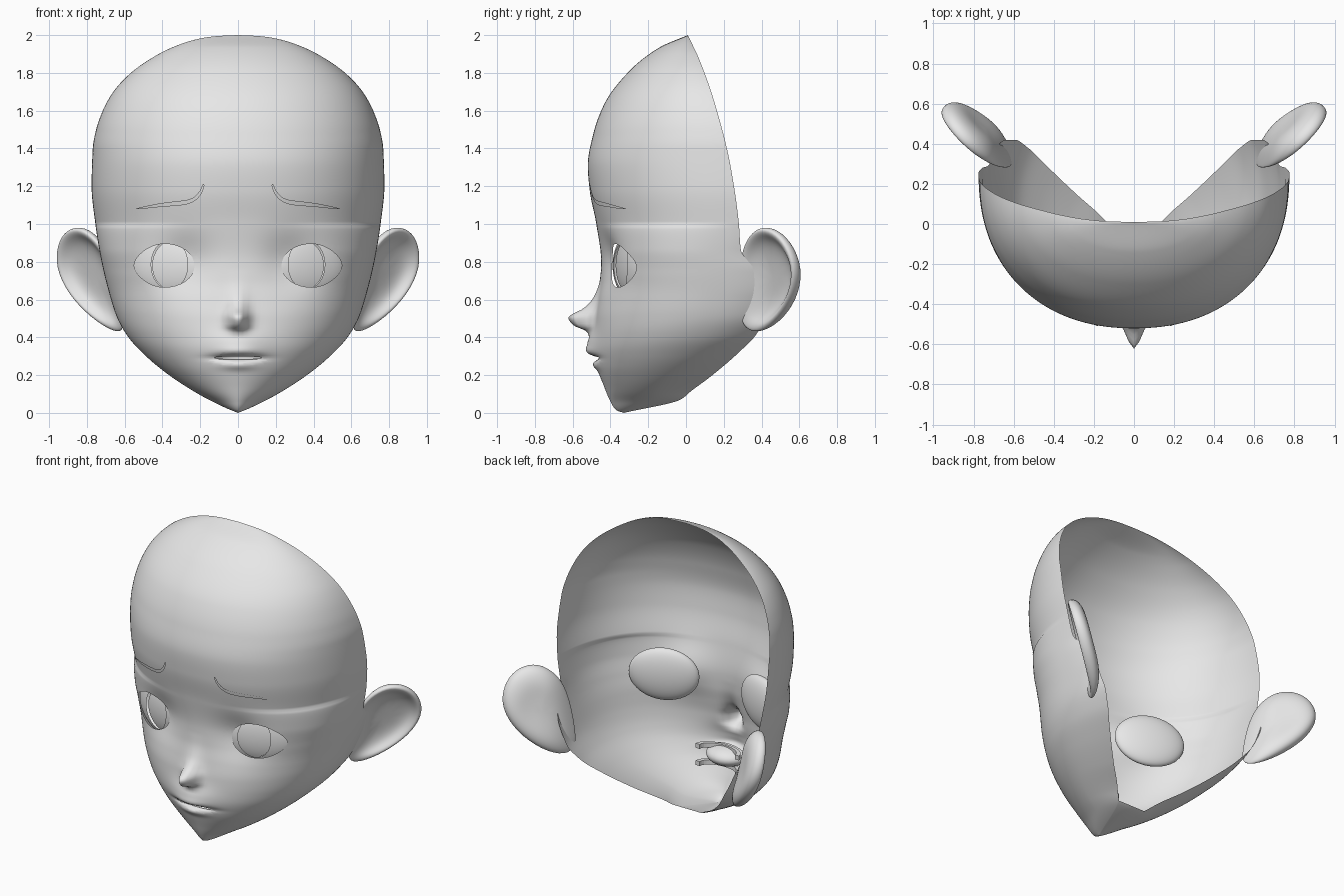
import bpy, bmesh, math
from mathutils import Matrix, Vector

if "Cube" in bpy.data.objects:
    bpy.data.objects.remove(bpy.data.objects["Cube"], do_unlink=True)

clay = bpy.data.materials.new("clay_grey")
clay.use_nodes = True
GREY = (0.8, 0.8, 0.8, 1)
clay.diffuse_color = GREY
clay.node_tree.nodes["Principled BSDF"].inputs["Base Color"].default_value = GREY


def finish(name, bm, smooth=True, mirror=True, subdiv=0):
    """Turn a bmesh into an object, mirrored across the middle of the face."""
    mesh = bpy.data.meshes.new(name)
    for f in bm.faces:
        f.smooth = smooth
    bm.to_mesh(mesh)
    bm.free()
    mesh.materials.append(clay)
    ob = bpy.data.objects.new(name, mesh)
    bpy.context.collection.objects.link(ob)
    if mirror:
        ob.modifiers.new("mirror", 'MIRROR').merge_threshold = 0.0001
    if subdiv:
        s = ob.modifiers.new("subdivision", 'SUBSURF')
        s.levels = s.render_levels = subdiv


def curve(*pts):
    """Smooth curve through (position, value) points without overshoot."""
    n = len(pts) - 1
    d = [(q[1] - p[1]) / (q[0] - p[0]) for p, q in zip(pts, pts[1:])]
    m = [d[0]] + [2 * a * b / (a + b) if a * b > 0 else 0 for a, b in zip(d, d[1:])] + [d[-1]]

    def value(z):
        z = min(max(z, pts[0][0]), pts[-1][0])
        i = 0
        while i < n - 1 and z > pts[i+1][0]:
            i += 1
        h = pts[i+1][0] - pts[i][0]
        t = (z - pts[i][0]) / h
        a, b = pts[i][1], pts[i+1][1]
        return (a + (b - a) * t * t * (3 - 2 * t)
                + h * t * (1 - t) * (m[i] * (1 - t) - m[i+1] * t))
    return value


def strip(bm, rows, close=False):
    """Quads between equal rows of vertices."""
    for a, b in zip(rows, rows[1:]):
        k = len(a)
        for j in range(k if close else k - 1):
            bm.faces.new((a[j], a[(j+1) % k], b[(j+1) % k], b[j]))


# Head shape by height: front line, back edge, half width, roundness, inward tuck
front = curve((0, -.33), (.015, -.37), (.06, -.4), (.13, -.43), (.25, -.472),
              (.36, -.487), (.5, -.48), (.6, -.465), (.7, -.452),
              (.8, -.45), (1, -.475), (1.18, -.51), (1.31, -.52), (1.48, -.49),
              (1.64, -.43), (1.81, -.3), (1.935, -.14), (2, .01))
back = curve((0, -.33), (.07, -.03), (.11, .02), (.2, .14), (.325, .285),
             (.42, .375), (.52, .42), (.62, .42), (.75, .37), (.865, .29), (1, .28),
             (1.31, .235), (1.63, .155), (1.86, .075), (2, .01))
width = curve((0, 0), (.02, .05), (.05, .115), (.1, .21), (.2, .365), (.3, .487),
              (.4, .58), (.5, .638), (.6, .672), (.8, .722), (1, .755), (1.2, .775),
              (1.4, .769), (1.5, .751), (1.6, .716), (1.7, .66), (1.8, .567),
              (1.9, .42), (1.95, .31), (1.98, .21), (1.995, .11), (2, 0))
roundness = curve((0, 1.65), (.3, 2), (.5, 2.15), (.8, 2.27), (1.3, 2.2), (2, 2))
tuck = curve((0, .6), (.11, .64), (.2, .76), (.325, .84), (.42, .88), (.6, .94), (.865, .99), (1, 1))
nose = curve((.4, 0), (.43, .025), (.465, .11), (.505, .142), (.555, .068),
             (.615, .025), (.7, .005), (.76, 0))


def bump(x, z, cx, cz, rx, rz):
    return math.exp(-((x - cx) / rx) ** 2 - ((z - cz) / rz) ** 2)


def relief(x, z):
    """Forward push of nose, muzzle, lips and eye sockets."""
    return (nose(z) * math.exp(-(x / .05) ** 2)
            + .035 * bump(x, z, 0, .36, .14, .075)
            + .015 * bump(x, z, 0, .325, .11, .025)
            - .035 * bump(x, z, 0, .29, .12, .014)
            + .015 * bump(x, z, 0, .25, .09, .022)
            - .043 * bump(x, z, .28, .8, .14, .14))


def section(z):
    """Level slice: roundness, half width, front, widest depth, last angle."""
    n, f, r = roundness(z), front(z), tuck(z)
    k = max(0, 1 - r ** n) ** (1 / n)
    return n, width(z), f, (back(z) + f * k) / (1 + k), math.pi - math.asin(min(1, r ** (n / 2)))


def surface_y(x, z):
    n, w, f, mid, _ = section(z)
    return mid - (mid - f) * (1 - min(1, abs(x) / w) ** n) ** (1 / n) - relief(x, z)


def cut_hole(bm, outline):
    """Cut a convex (x, z) outline out of the forward-facing side of a shell."""
    sides = [(px, pz, pz - qz, qx - px)
             for (px, pz), (qx, qz) in zip(outline, outline[1:] + outline[:1])]
    xs, zs = zip(*outline)
    gap = .04

    def inside(f, planes):
        c = f.calc_center_median()
        if not (min(xs) - gap < c.x < max(xs) + gap and min(zs) - gap < c.z < max(zs) + gap):
            return False
        f.normal_update()
        return f.normal.y < 0 and all(
            (c.x - p) * u + (c.z - q) * v > 0 for p, q, u, v in planes)

    for i, (p, q, u, v) in enumerate(sides):
        faces = [f for f in bm.faces if inside(f, sides[:i])]
        edges = {e for f in faces for e in f.edges}
        verts = {w for f in faces for w in f.verts}
        bmesh.ops.bisect_plane(bm, geom=list(verts) + list(edges) + faces, dist=1e-6,
                               plane_co=(p, 0, q), plane_no=(u, 0, v))
    bmesh.ops.delete(bm, geom=[f for f in bm.faces if inside(f, sides)], context='FACES')


# Face shell, open at the back
ROWS, COLS = 220, 60
bm = bmesh.new()
grid, under = [], []
for i in range(ROWS + 1):
    z = 1 - math.cos(math.pi * i / ROWS)
    n, w, f, mid, last = section(z)
    row = []
    for j in range(COLS + 1):
        a = last * j / COLS
        x = w * math.sin(a) ** (2 / n)
        c = math.copysign(abs(math.cos(a)) ** (2 / n), math.cos(a))
        row.append(bm.verts.new((x, mid - (mid - f) * c - relief(x, z) * (c > 0), z)))
    grid.append(row)
    if z < .075:  # underside of the chin
        under.append([row[-1], bm.verts.new((0, row[-1].co.y, z))])
strip(bm, grid)
strip(bm, under)
bmesh.ops.remove_doubles(bm, verts=bm.verts, dist=1e-5)

EX, EZ = .39, .78
angles = [math.tau * k / 32 for k in range(32)]
cut_hole(bm, [(EX + .16 * math.cos(a),
               EZ + .115 * math.sin(a) * (1 - .2 * max(0, math.cos(a)) ** 2)) for a in angles])
cut_hole(bm, [(.125 * math.cos(a), .292 + .007 * math.sin(a)) for a in angles])
finish("face_shell", bm)

# Eyeballs set just behind the openings, with a hole for the iris
tilt = math.atan2(surface_y(.55, EZ) - surface_y(.23, EZ), .32)
RX, RY, RZ = .22, .06, .172
depth = RY + .007
eye_place = (Matrix.Translation((EX - depth * math.sin(tilt),
                                 surface_y(EX, EZ) + depth * math.cos(tilt), EZ))
             @ Matrix.Rotation(tilt, 4, 'Z'))
bm = bmesh.new()
bmesh.ops.create_uvsphere(bm, u_segments=48, v_segments=24, radius=1,
                          matrix=eye_place @ Matrix.Diagonal((RX, RY, RZ, 1)))
cut_hole(bm, [(.363 + .097 * math.cos(a), .785 + .13 * math.sin(a)) for a in angles])
finish("eyeball", bm)

# Irises sunk a little into the eyeballs
bm = bmesh.new()
rings = []
for k in range(8, 0, -1):
    ring = []
    for a in angles:
        u, v = .115 * k / 8 * math.cos(a) - .035, .135 * k / 8 * math.sin(a)
        drop = math.sqrt(max(0, 1 - (u / RX) ** 2 - (v / RZ) ** 2))
        ring.append(bm.verts.new(eye_place @ Vector((u, .015 - RY * drop, v))))
    rings.append(ring)
strip(bm, rings, close=True)
bm.faces.new(rings[-1])
finish("iris", bm)

# Eyebrows: thin tapered strips
brow = curve((.18, 1.21), (.2, 1.165), (.235, 1.13), (.275, 1.115), (.41, 1.1), (.54, 1.08))
bm = bmesh.new()
lower, upper = [], []
for k in range(41):
    t = k / 40
    x = .18 + .36 * t ** 1.6
    half = .001 + .011 * max(0, math.sin(math.pi * t)) ** .6
    for line, s in ((lower, -1), (upper, 1)):
        px, pz = x + s * half * max(0, 1 - 3 * t), brow(x) + s * half
        line.append(bm.verts.new((px, surface_y(px, pz) - .009, pz)))
strip(bm, [lower, upper])
finish("eyebrow", bm)

# Ears: a dished plate with a rolled rim
EAR = [(1.105, .74), (1.085, .87), (1.01, .965), (.89, 1), (.78, .95), (.7, .85),
       (.66, .7), (.64, .56), (.635, .45), (.71, .41), (.86, .465), (1.02, .59)]
PROFILE = [(.3, -.035), (.65, -.045), (.92, -.025), (1, .015), (.95, .05),
           (.84, .045), (.7, .002), (.35, -.015)]
bm = bmesh.new()
rings = []
for scale, lift in PROFILE:
    ring = []
    for s, z in EAR:
        s, z = .87 + (s - .87) * scale, .72 + (z - .72) * scale
        rim = min(1, max(.15, (s - .64) / .16))
        n = .2 + .24 * (z - .72) + .06 * (max(0, .85 - s) / .2) ** 2 + lift * rim
        ring.append(bm.verts.new((.72 * s + .694 * n, .694 * s - .72 * n, z)))
    rings.append(ring)
strip(bm, rings, close=True)
bm.faces.new(rings[0])
bm.faces.new(rings[-1])
bmesh.ops.recalc_face_normals(bm, faces=bm.faces)
finish("ear", bm, subdiv=2)

# Mouth lining: rear half of an ellipsoid behind the lips
bm = bmesh.new()
bmesh.ops.create_uvsphere(bm, u_segments=32, v_segments=16, radius=1)
bmesh.ops.delete(bm, geom=[v for v in bm.verts if v.co.y < -.01], context='VERTS')
bm.transform(Matrix.Translation((0, -.45, .285)) @ Matrix.Diagonal((.14, .13, .065, 1)))
finish("mouth_lining", bm, mirror=False)

# Upper and lower teeth: curved bars
for name, z in (("upper_teeth", .34), ("lower_teeth", .225)):
    bm = bmesh.new()
    loops = []
    for k in range(17):
        a = math.pi * k / 16
        loops.append([bm.verts.new((r * math.cos(a), -.33 - .6 * r * math.sin(a), z + h))
                      for r, h in ((.16, -.015), (.16, .015), (.13, .015), (.13, -.015))])
    strip(bm, loops, close=True)
    bm.faces.new(loops[0])
    bm.faces.new(loops[-1])
    bmesh.ops.recalc_face_normals(bm, faces=bm.faces)
    finish(name, bm, smooth=False, mirror=False)
